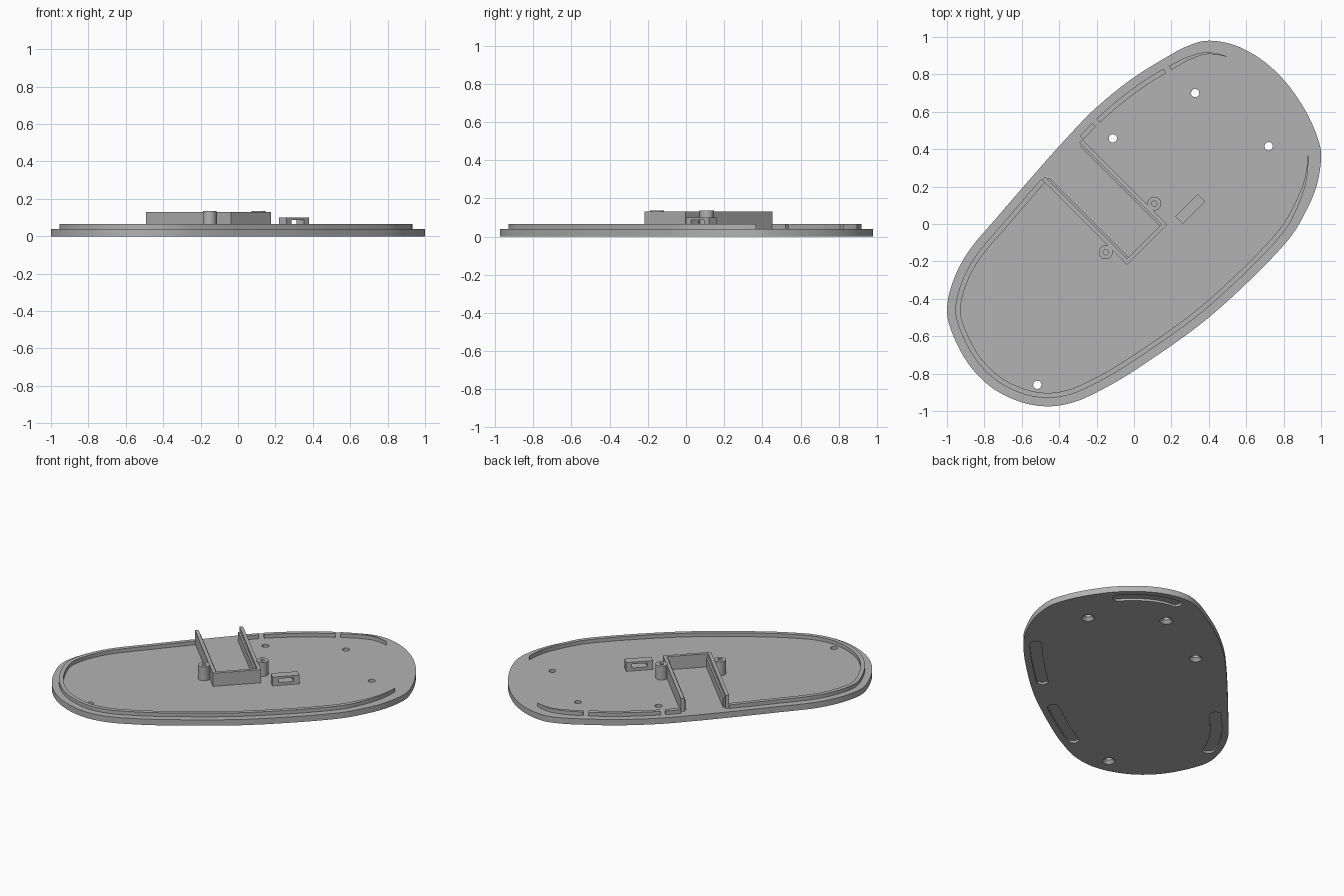
import bpy, bmesh, math
from mathutils import Vector

if "Cube" in bpy.data.objects:
    bpy.data.objects.remove(bpy.data.objects["Cube"])

grey = bpy.data.materials.new("grey_plastic")
grey.diffuse_color = (0.45, 0.45, 0.45, 1)
grey.use_nodes = True
grey.node_tree.nodes["Principled BSDF"].inputs["Base Color"].default_value = grey.diffuse_color

FLOOR, RIM, TOP = 0.04, 0.065, 0.13
CTRL = [(-1, -.46), (-.965, -.3), (-.88, -.14), (-.72, .05), (-.53, .27), (-.36, .46),
        (-.21, .615), (-.02, .77), (.17, .89), (.29, .953), (.4, .98), (.54, .955),
        (.68, .88), (.81, .76), (.92, .6), (.985, .45), (1, .35), (.975, .2), (.91, .05),
        (.82, -.09), (.62, -.3), (.35, -.54), (0, -.785), (-.2, -.9), (-.33, -.955),
        (-.465, -.975), (-.61, -.95), (-.76, -.875), (-.88, -.755), (-.965, -.6)]


def closed_spline(ctrl, count):
    """Smooth closed curve through the control points, evenly resampled."""
    p = [Vector(c) for c in ctrl]
    n, dense = len(p), []
    for i in range(n):
        a, b, c, d = p[i - 1], p[i], p[(i + 1) % n], p[(i + 2) % n]
        for k in range(30):
            t = k / 30
            dense.append(0.5 * (2 * b + (c - a) * t + (2 * a - 5 * b + 4 * c - d) * t * t
                                + (3 * b - a - 3 * c + d) * t ** 3))
    dense.append(dense[0])
    total = sum((dense[i + 1] - dense[i]).length for i in range(len(dense) - 1))
    step, out, run = total / count, [], 0.0
    for q, r in zip(dense, dense[1:]):
        seg = (r - q).length
        while len(out) < count and len(out) * step <= run + seg:
            out.append(q.lerp(r, (len(out) * step - run) / seg))
        run += seg
    return out


N = 360
EDGE = closed_spline(CTRL, N)          # runs clockwise seen from above
STEP = (EDGE[1] - EDGE[0]).length


def inset(i, d):
    t = (EDGE[(i + 2) % N] - EDGE[(i - 2) % N]).normalized()
    return EDGE[i % N] + Vector((t.y, -t.x)) * d


def nearest(x, y):
    return min(range(N), key=lambda i: (EDGE[i] - Vector((x, y))).length)


def finish(name, bm):
    bmesh.ops.recalc_face_normals(bm, faces=bm.faces)
    me = bpy.data.meshes.new(name)
    bm.to_mesh(me)
    bm.free()
    me.materials.append(grey)
    ob = bpy.data.objects.new(name, me)
    bpy.context.collection.objects.link(ob)
    return ob


def prism(name, pts, z0, z1):
    bm = bmesh.new()
    lo = [bm.verts.new((p[0], p[1], z0)) for p in pts]
    hi = [bm.verts.new((p[0], p[1], z1)) for p in pts]
    bm.faces.new(lo)
    bm.faces.new(hi)
    for i in range(len(pts)):
        j = (i + 1) % len(pts)
        bm.faces.new((lo[i], lo[j], hi[j], hi[i]))
    return finish(name, bm)


def strip(name, start, end, offsets, z0, z1):
    """Band that follows the outline; offsets(distance from start, distance to end)."""
    i0, i1 = nearest(*start), nearest(*end)
    if i1 < i0:
        i1 += N
    ds = [(i, offsets((i - i0) * STEP, (i1 - i) * STEP)) for i in range(i0, i1 + 1)]
    pts = [inset(i, d[0]) for i, d in ds] + [inset(i, d[1]) for i, d in reversed(ds)]
    return prism(name, pts, z0, z1)


def diag(u, v):
    """Diagonal frame of the tray: u toward front right, v toward back right."""
    return ((u + v) * math.sqrt(.5), (v - u) * math.sqrt(.5))


def block(name, u0, u1, v0, v1, z0, z1):
    return prism(name, [diag(u0, v0), diag(u1, v0), diag(u1, v1), diag(u0, v1)], z0, z1)


def cone(name, x, y, r0, r1, z0, z1):
    bm = bmesh.new()
    bmesh.ops.create_cone(bm, cap_ends=True, segments=32, radius1=r0, radius2=r1, depth=z1 - z0)
    bmesh.ops.translate(bm, verts=bm.verts, vec=(x, y, (z0 + z1) / 2))
    return finish(name, bm)


def cut(ob, cutters):
    for c in cutters:
        m = ob.modifiers.new("cut", 'BOOLEAN')
        m.operation, m.solver, m.object = 'DIFFERENCE', 'EXACT', c
    bpy.context.view_layer.update()
    me = bpy.data.meshes.new_from_object(ob.evaluated_get(bpy.context.evaluated_depsgraph_get()))
    ob.modifiers.clear()
    ob.data = me
    for c in cutters:
        bpy.data.objects.remove(c)


# Base plate with countersunk screw holes and foot recesses underneath
plate = prism("base_plate", EDGE, 0, FLOOR)
cutters = []
for x, y in [(.327, .70), (-.113, .458), (.72, .416), (-.517, -.86)]:
    cutters.append(cone("hole", x, y, .022, .022, -.02, .08))
    cutters.append(cone("countersink", x, y, .043, .021, -.003, .021))


def rounded(a, b, r=.036, mid=.078):
    k = max(0.0, 1 - min(a, b) / r)
    w = max(.004, r * math.sqrt(max(0, 1 - k * k)))
    return mid - w, mid + w


for a, b in [((.37, 1.0), (.83, .76)), ((.85, -.06), (.45, -.45)),
             ((.25, -.62), (-.17, -.89)), ((-1, -.38), (-.69, .08))]:
    cutters.append(strip("foot_recess", a, b, rounded, -.02, .015))
cut(plate, cutters)

# Raised rim: long run that thins out at its end, then short runs beside the tray
def fade(d):
    return .045 + .024 * max(0.0, 1 - d / .4)


strip("rim_long", (1, .37), (-.53, .26), lambda a, b: (fade(a), .072), FLOOR, RIM)
strip("rim_short", (-.32, .505), (-.25, .575), lambda a, b: (.045, .072), FLOOR, RIM)
strip("rim_side", (-.23, .595), (.14, .875), lambda a, b: (.045, .072), FLOOR, RIM)
strip("rim_end", (.165, .89), (.52, .96), lambda a, b: (fade(b), .072), FLOOR, RIM)

# Open-ended tray: two side walls with inner ledges and one end wall
U0, U1, V0, V1 = -.516, .127, -.18, .123
for name, outer, s in [("left", V0, 1), ("right", V1, -1)]:
    v = sorted((outer, outer + s * .022))
    block("tray_wall_" + name, U0, U1, v[0], v[1], FLOOR, TOP)
    v = sorted((outer + s * .022, outer + s * .034))
    block("tray_ledge_" + name, U0 + .02, U1 - .02, v[0], v[1], FLOOR, .105)
block("tray_end_wall", U1 - .022, U1, V0 + .022, V1 - .022, FLOOR, TOP)

# Screw bosses on both sides of the tray
for name, v in [("left", V0 - .034), ("right", V1 + .031)]:
    x, y = diag(0, v)
    boss = cone("screw_boss_" + name, x, y, .037, .037, FLOOR, .135)
    cut(boss, [cone("bore", x, y, .014, .014, .05, .2)])

# Small strap block with a slot through it
strap = block("strap_block", .127, .184, .184, .354, FLOOR, .1)
cut(strap, [block("slot", .1, .22, .222, .316, .06, .086)])

for ob in bpy.context.scene.objects:
    bpy.ops.object.select_all(action='DESELECT')
    ob.select_set(True)
    bpy.context.view_layer.objects.active = ob
    bpy.ops.object.shade_smooth_by_angle(angle=math.radians(30))
